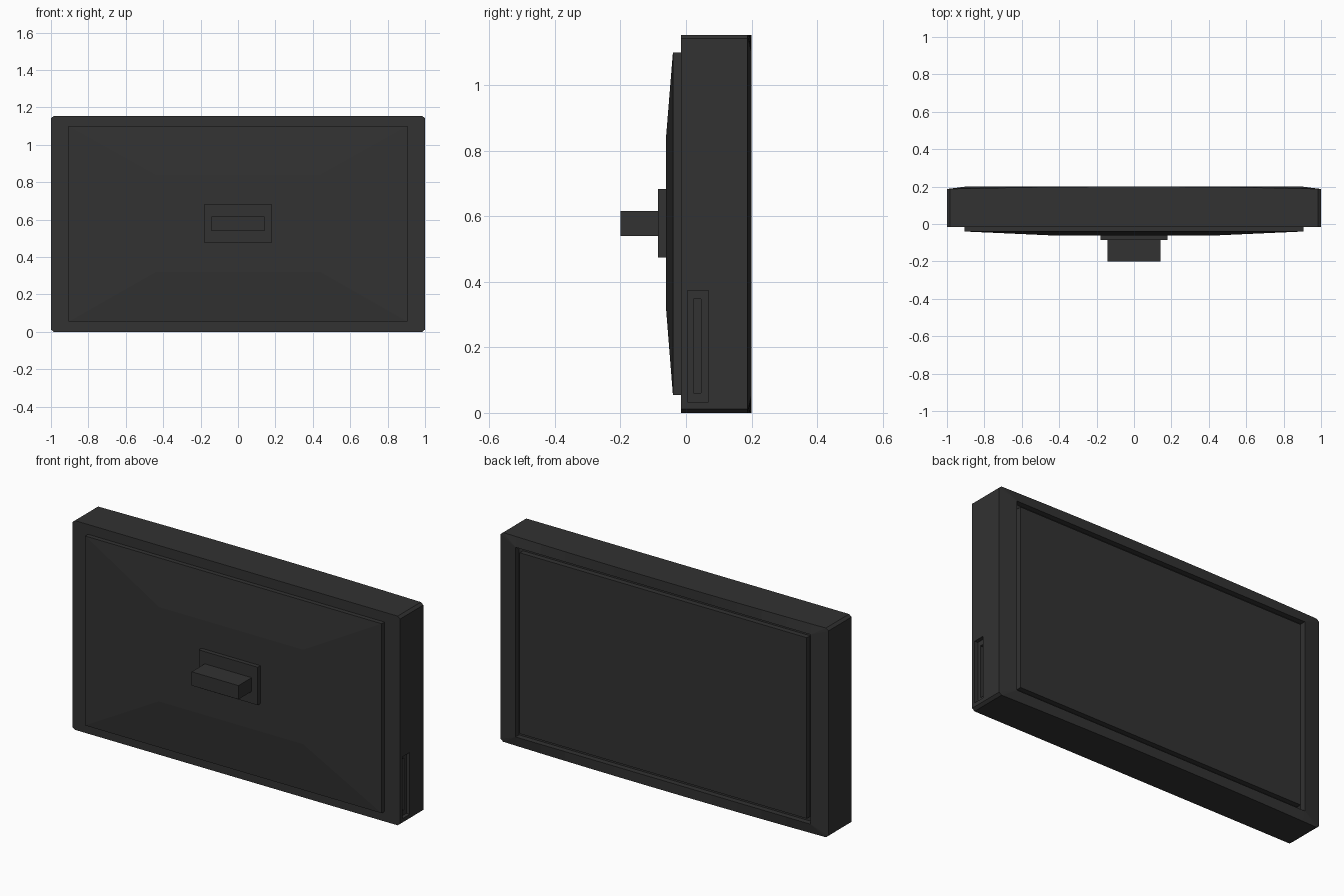
import bpy, bmesh

if "Cube" in bpy.data.objects:
    bpy.data.objects.remove(bpy.data.objects["Cube"])

mat = bpy.data.materials.new("charcoal plastic")
mat.diffuse_color = (0.032, 0.032, 0.032, 1)
mat.use_nodes = True
mat.node_tree.nodes["Principled BSDF"].inputs["Base Color"].default_value = mat.diffuse_color

CZ = 0.577  # height of the centre of the set


def make(name, bm):
    bmesh.ops.remove_doubles(bm, verts=bm.verts, dist=1e-5)
    bmesh.ops.recalc_face_normals(bm, faces=bm.faces)
    me = bpy.data.meshes.new(name)
    bm.to_mesh(me)
    bm.free()
    me.materials.append(mat)
    ob = bpy.data.objects.new(name, me)
    bpy.context.collection.objects.link(ob)
    return ob


def loft(name, rings):
    """Skin a list of equal-length closed rings and cap both ends."""
    bm = bmesh.new()
    vr = [[bm.verts.new(p) for p in r] for r in rings]
    n = len(vr[0])
    for a, b in zip(vr, vr[1:]):
        for i in range(n):
            j = (i + 1) % n
            bm.faces.new((a[i], a[j], b[j], b[i]))
    bm.faces.new(vr[0])
    bm.faces.new(vr[-1])
    return make(name, bm)


def rect(hx, z0, z1, y):
    return [(-hx, y, z0), (hx, y, z0), (hx, y, z1), (-hx, y, z1)]


def box(name, x0, x1, y0, y1, z0, z1):
    return loft(name, [[(x0, y, z0), (x1, y, z0), (x1, y, z1), (x0, y, z1)]
                       for y in (y0, y1)])


def ring(q, yfun):
    """Mirror the points of one quadrant into a full loop."""
    loop = (q + [(x, -z) for x, z in reversed(q)]
            + [(-x, -z) for x, z in q] + [(-x, z) for x, z in reversed(q)])
    return [(x, yfun(x), CZ + z) for x, z in loop]


# Housing: clipped corners, bowed front edge, and a groove round the screen
xs = [0.15, 0.3, 0.45, 0.6, 0.75, 0.9]
outline = [(x, CZ) for x in xs] + [(0.985, CZ), (1.0, CZ - 0.012)]


def inner(hx, hz):
    return [(min(x, hx), hz) for x, _ in outline]


opening = inner(0.9, 0.523)
screen = inner(0.876, 0.499)
housing = loft("housing", [
    ring(outline, lambda x: -0.015),
    ring(outline, lambda x: 0.2 - 0.013 * x * x),
    ring(opening, lambda x: 0.2),
    ring(opening, lambda x: 0.17),
    ring(screen, lambda x: 0.17),
    ring(screen, lambda x: 0.199),
])

# Port recess and deeper slot on the right side
for name, depth, y0, y1, z0, z1 in (
        ("port_recess_cutter", 0.02, 0.004, 0.068, 0.033, 0.374),
        ("port_slot_cutter", 0.04, 0.023, 0.046, 0.06, 0.347)):
    cutter = box(name, 1 - depth, 1.05, y0, y1, z0, z1)
    cutter.hide_render = True
    cutter.hide_viewport = True
    mod = housing.modifiers.new(name, 'BOOLEAN')
    mod.operation = 'DIFFERENCE'
    mod.solver = 'EXACT'
    mod.object = cutter

# Domed rear cover
loft("rear_cover", [
    rect(0.905, 0.055, 1.1, -0.01),
    rect(0.905, 0.055, 1.1, -0.04),
    rect(0.44, 0.32, 0.84, -0.061),
])

# Wall mount
box("mount_plate", -0.18, 0.18, -0.085, -0.05, 0.474, 0.683)
box("mount_block", -0.143, 0.143, -0.2, -0.08, 0.54, 0.616)
